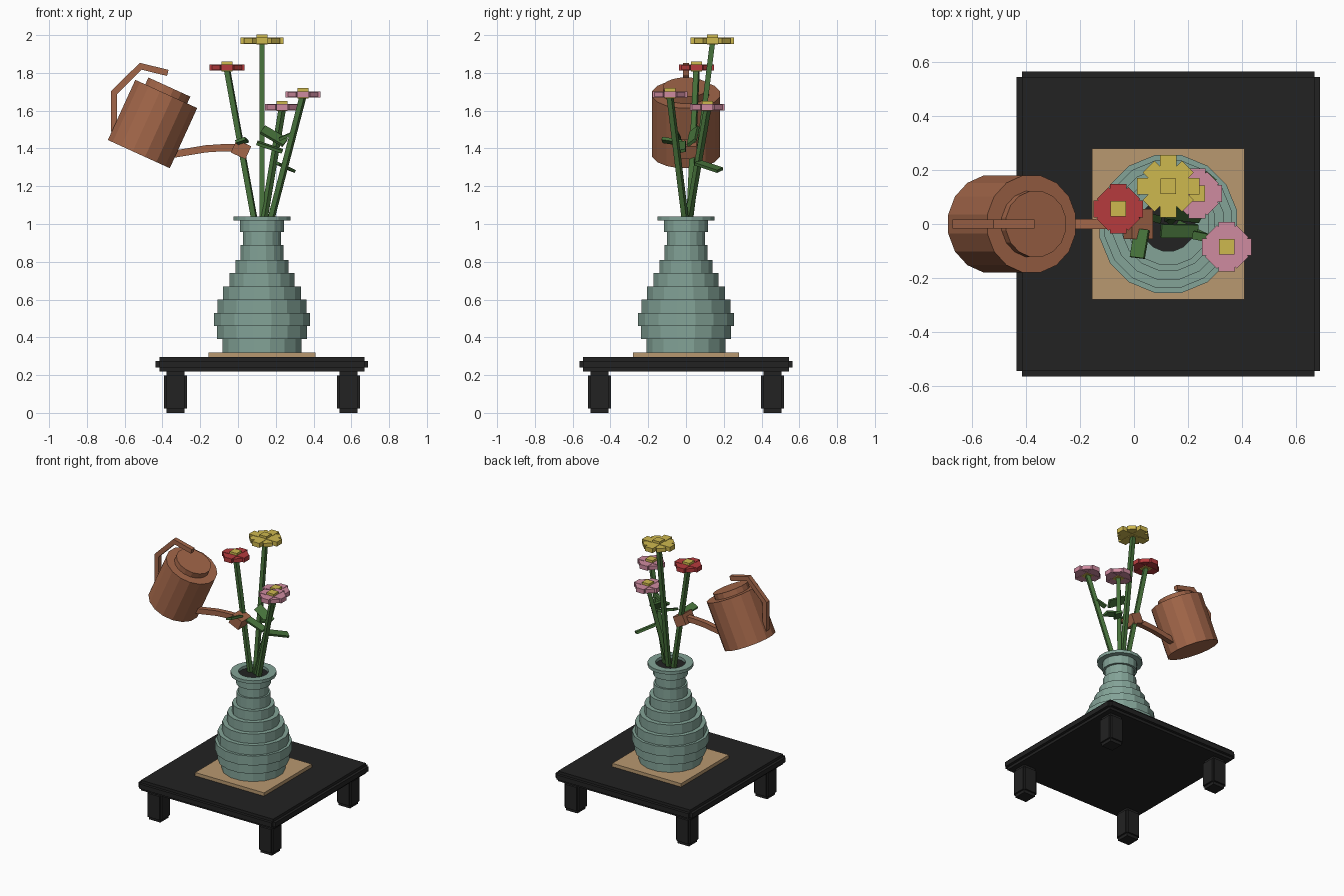
import bpy, bmesh, math
from mathutils import Vector, Matrix

if "Cube" in bpy.data.objects:
    bpy.data.objects.remove(bpy.data.objects["Cube"], do_unlink=True)


def material(name, rgb):
    lin = [(c / 255 / 12.92) if c < 11 else ((c / 255 + 0.055) / 1.055) ** 2.4 for c in rgb]
    m = bpy.data.materials.new(name)
    m.use_nodes = True
    m.diffuse_color = (*lin, 1)
    m.node_tree.nodes["Principled BSDF"].inputs["Base Color"].default_value = (*lin, 1)
    return m


BLACK = material("black", (34, 34, 34))
TAN = material("tan", (184, 152, 112))
CELADON = material("celadon", (131, 163, 151))
TERRACOTTA = material("terracotta", (162, 102, 73))
GREEN = material("green", (70, 113, 58))
YELLOW = material("yellow", (206, 184, 79))
RED = material("red", (182, 59, 61))
PINK = material("pink", (207, 139, 160))


def finish(bm, name, *mats):
    bmesh.ops.recalc_face_normals(bm, faces=bm.faces)
    me = bpy.data.meshes.new(name)
    bm.to_mesh(me)
    bm.free()
    for m in mats:
        me.materials.append(m)
    ob = bpy.data.objects.new(name, me)
    bpy.context.scene.collection.objects.link(ob)
    return ob


def add_box(bm, size, matrix):
    bmesh.ops.create_cube(bm, size=1, matrix=matrix @ Matrix.Diagonal((*size, 1)))


def at(x, y, z, rot=0, axis="Z"):
    return Matrix.Translation((x, y, z)) @ Matrix.Rotation(rot, 4, axis)


def lathe(bm, profile, sides=16):
    """Faceted solid of revolution; profile radii measure to the flats."""
    rings = []
    for r, z in profile:
        r /= math.cos(math.pi / sides)
        rings.append([bm.verts.new((r * math.cos((i + .5) * math.tau / sides),
                                    r * math.sin((i + .5) * math.tau / sides), z))
                      for i in range(sides)])
    for a, b in zip(rings, rings[1:]):
        for i in range(sides):
            j = (i + 1) % sides
            bm.faces.new((a[i], a[j], b[j], b[i]))
    bm.faces.new(rings[0])
    return bm.faces.new(rings[-1])


def sweep(name, path, w, mat):
    """Square bar along a path in the xz plane, with mitred corners."""
    pts = [Vector((x, 0, z)) for x, z in path]
    bm = bmesh.new()
    rings = []
    for i, p in enumerate(pts):
        d1 = (p - pts[i - 1]).normalized() if i else (pts[1] - p).normalized()
        d2 = (pts[i + 1] - p).normalized() if i + 1 < len(pts) else d1
        t = (d1 + d2).normalized()
        n = Vector((-t.z, 0, t.x)) * (w / 2 / t.dot(d1))
        y = Vector((0, w / 2, 0))
        rings.append([bm.verts.new(p + v) for v in (n + y, n - y, -n - y, -n + y)])
    for a, b in zip(rings, rings[1:]):
        for i in range(4):
            j = (i + 1) % 4
            bm.faces.new((a[i], a[j], b[j], b[i]))
    bm.faces.new(rings[0])
    bm.faces.new(rings[-1])
    return finish(bm, name, mat)


def bar(name, a, b, width, thick, mat, tilt=0):
    """Box running from a to b, twisted about its length by tilt."""
    a, b = Vector(a), Vector(b)
    d = b - a
    x = d.normalized()
    y = Vector((0, 0, 1)).cross(x).normalized()
    rot = Matrix((x, y, x.cross(y))).transposed().to_4x4()
    bm = bmesh.new()
    add_box(bm, (d.length, width, thick),
            Matrix.Translation((a + b) / 2) @ rot @ Matrix.Rotation(tilt, 4, "X"))
    return finish(bm, name, mat)


CX = 0.127  # centre line of table and vase

# Table top: stepped slab with notched corners
bm = bmesh.new()
add_box(bm, (1.125, 1.09, 0.035), at(CX, 0, 0.2575))
add_box(bm, (1.085, 1.13, 0.035), at(CX, 0, 0.2575))
add_box(bm, (1.085, 1.09, 0.075), at(CX, 0, 0.2575))
finish(bm, "table_top", BLACK)

# Four legs with recessed foot and neck
for sx, side in ((1, "left"), (-1, "right")):
    for sy, end in ((-1, "front"), (1, "back")):
        bm = bmesh.new()
        x, y = CX + sx * 0.458, sy * 0.458
        add_box(bm, (0.12, 0.095, 0.175), at(x, y, 0.11))
        add_box(bm, (0.095, 0.12, 0.175), at(x, y, 0.11))
        add_box(bm, (0.095, 0.095, 0.22), at(x, y, 0.11))
        finish(bm, f"{end}_{side}_leg", BLACK)

# Mat
bm = bmesh.new()
add_box(bm, (0.565, 0.56, 0.025), at(CX, 0, 0.3075))
finish(bm, "mat", TAN)

# Vase: stacked steps, then down inside the rim to the dark filling
steps = [(0.21, 0.32), (0.238, 0.39), (0.255, 0.46), (0.236, 0.53), (0.206, 0.60),
         (0.173, 0.67), (0.14, 0.74), (0.113, 0.81), (0.10, 0.89), (0.116, 0.957),
         (0.152, 1.018)]
tops = [z for _, z in steps[1:]] + [1.041]
profile = [p for (r, z), top in zip(steps, tops) for p in ((r, z), (r, top))]
bm = bmesh.new()
filling = lathe(bm, profile + [(0.10, 1.041), (0.10, 1.02)])
filling.material_index = 1
vase = finish(bm, "vase", CELADON, BLACK)
vase.location.x = CX

# Flowers: name, colour, head position, reach, foot of stem
flowers = [
    ("yellow_flower", YELLOW, (0.127, 0.14, 1.97), 0.115, (0.127, 0.015, 0.95)),
    ("red_flower", RED, (-0.058, 0.056, 1.828), 0.092, (0.1, 0.015, 0.95)),
    ("front_pink_flower", PINK, (0.344, -0.085, 1.686), 0.092, (0.155, 0.005, 0.95)),
    ("back_pink_flower", PINK, (0.234, 0.113, 1.618), 0.092, (0.125, 0.0, 0.95)),
]
for name, mat, (x, y, z), r, foot in flowers:
    bm = bmesh.new()
    for k in range(4):
        diagonal = k % 2
        reach = r * (0.9 if diagonal else 1)
        add_box(bm, (2 * reach, 0.062, 0.028 if diagonal else 0.033),
                at(x, y, z, k * math.pi / 4))
    finish(bm, name + "_petals", mat)
    bm = bmesh.new()
    add_box(bm, (0.058, 0.058, 0.054), at(x, y, z + 0.006))
    finish(bm, name + "_centre", YELLOW)
    bar(name + "_stem", foot, (x, y, z - 0.01), 0.028, 0.028, GREEN)

# Leaves: start, end, width, twist
leaves = [
    ((0.03, -0.02, 1.43), (0.012, -0.125, 1.445), 0.055, 0.35),
    ((0.13, 0.045, 1.50), (0.25, 0.03, 1.43), 0.06, 0.7),
    ((0.10, -0.025, 1.43), (0.235, -0.027, 1.385), 0.05, 0.2),
    ((0.22, -0.04, 1.45), (0.29, -0.055, 1.48), 0.03, 0.2),
    ((0.20, 0.06, 1.325), (0.285, 0.18, 1.285), 0.05, 0.3),
]
for i, (a, b, w, tilt) in enumerate(leaves):
    bar(f"leaf_{i + 1}", a, b, w, 0.016, GREEN, tilt)

# Watering can body, tipped towards the flowers, with a raised lid
tip = math.radians(24.5)
bm = bmesh.new()
lathe(bm, [(0.18, 0), (0.18, 0.35), (0.122, 0.35), (0.122, 0.39)])
can = finish(bm, "watering_can_body", TERRACOTTA)
can.matrix_world = at(-0.525, 0, 1.37, tip, "Y")

# Can handle, spout and sprinkler head
sweep("can_handle", [(-0.64, 1.46), (-0.657, 1.50), (-0.657, 1.695),
                     (-0.515, 1.835), (-0.372, 1.80)], 0.033, TERRACOTTA)
sweep("can_spout", [(-0.40, 1.36), (-0.32, 1.373), (-0.17, 1.398), (-0.08, 1.404),
                    (0.01, 1.404)], 0.038, TERRACOTTA)
bm = bmesh.new()
add_box(bm, (0.085, 0.11, 0.075), at(0.016, 0, 1.395, tip, "Y"))
finish(bm, "sprinkler_head", TERRACOTTA)
